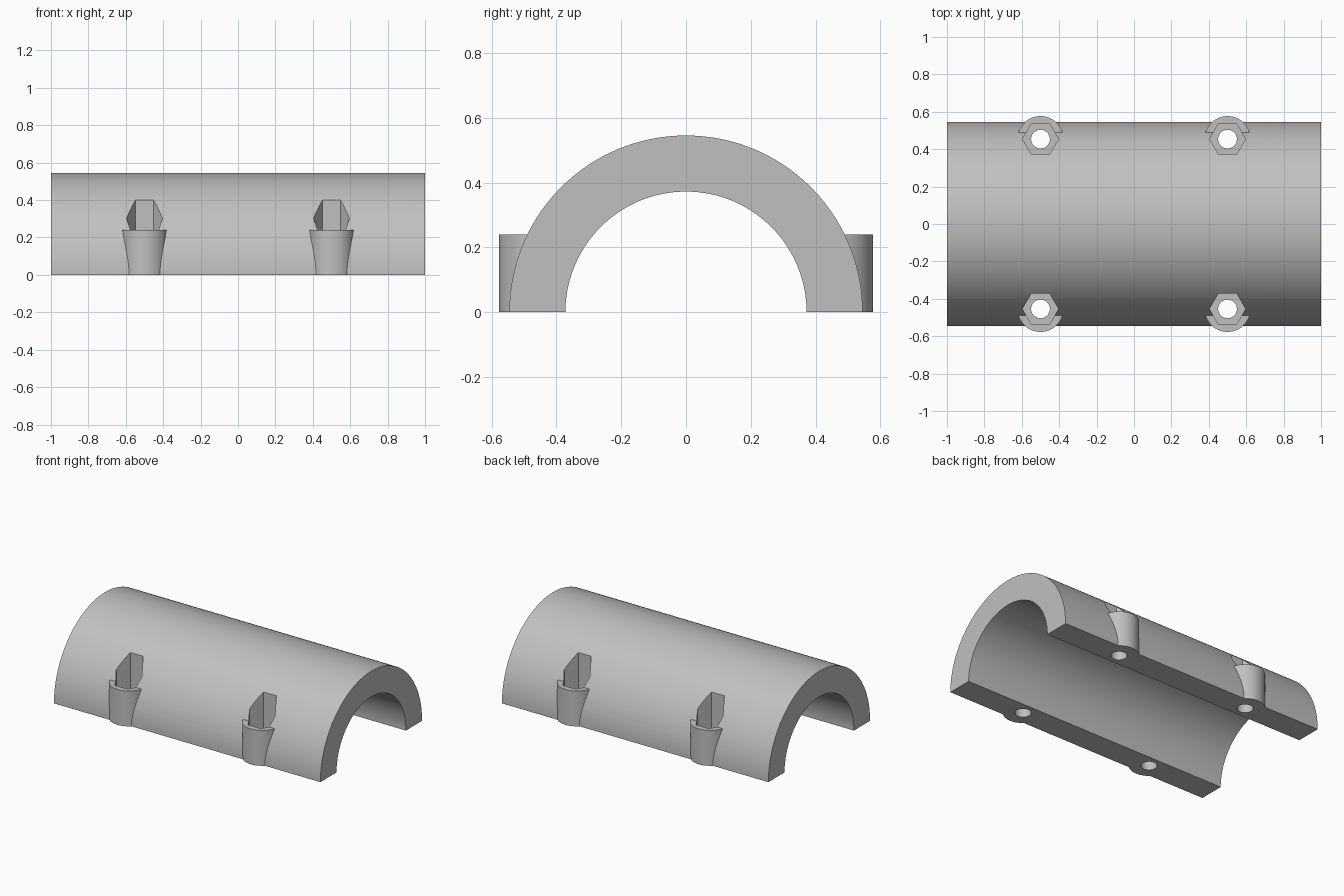
import bpy
import math

if "Cube" in bpy.data.objects:
    bpy.data.objects.remove(bpy.data.objects["Cube"])

R_OUT, R_IN = 0.545, 0.372       # shell radii
BOLT_X, BOLT_Y = 0.5, 0.454      # bolt positions
BOSS_R, BOSS_TOP = 0.123, 0.24
NUT_R, NUT_FLOOR = 0.096, 0.13   # hexagonal nut pocket
HOLE_R = 0.05

grey = bpy.data.materials.new("light grey")
grey.diffuse_color = (0.53, 0.53, 0.53, 1)
grey.use_nodes = True
grey.node_tree.nodes["Principled BSDF"].inputs["Base Color"].default_value = grey.diffuse_color


def upright(name, radius, z0, z1, x, y, sides):
    """Vertical prism or cylinder between two heights."""
    bpy.ops.mesh.primitive_cylinder_add(
        vertices=sides, radius=radius, depth=z1 - z0, location=(x, y, (z0 + z1) / 2))
    ob = bpy.context.object
    ob.name = name
    return ob


def lengthwise(name, radius, length):
    """Cylinder along x."""
    bpy.ops.mesh.primitive_cylinder_add(
        vertices=144, radius=radius, depth=length, rotation=(0, math.pi / 2, 0))
    ob = bpy.context.object
    ob.name = name
    return ob


def combine(target, tool, operation):
    """Apply a boolean and remove the tool."""
    tool.hide_render = True
    mod = target.modifiers.new("combine", 'BOOLEAN')
    mod.operation, mod.object, mod.solver = operation, tool, 'EXACT'
    bpy.context.view_layer.objects.active = target
    bpy.ops.object.modifier_apply(modifier=mod.name)
    bpy.data.objects.remove(tool, do_unlink=True)


# Outer shell
clamp = lengthwise("half_pipe_clamp", R_OUT, 2.0)
spots = [(sx * BOLT_X, sy * BOLT_Y) for sx in (-1, 1) for sy in (-1, 1)]

# Round bolt bosses on both sides
for x, y in spots:
    combine(clamp, upright("boss", BOSS_R, -0.15, BOSS_TOP, x, y, 64), 'UNION')

# Bore along the length
combine(clamp, lengthwise("bore", R_IN, 2.4), 'DIFFERENCE')

# Remove the lower half
bpy.ops.mesh.primitive_cube_add(size=1, location=(0, 0, -0.5))
lower_half = bpy.context.object
lower_half.scale = (3, 3, 1)
bpy.context.view_layer.update()
combine(clamp, lower_half, 'DIFFERENCE')

# Nut pockets open at the top, with bolt holes through to the underside
for x, y in spots:
    pocket = upright("nut_pocket", NUT_R, NUT_FLOOR, 0.8, x, y, 6)
    pocket.rotation_euler.z = math.pi / 6   # corners point along x
    bpy.context.view_layer.update()
    combine(clamp, pocket, 'DIFFERENCE')
    combine(clamp, upright("bolt_hole", HOLE_R, -0.1, 0.7, x, y, 48), 'DIFFERENCE')

# Finish
clamp.data.materials.clear()
clamp.data.materials.append(grey)
bpy.ops.object.select_all(action='DESELECT')
clamp.select_set(True)
bpy.context.view_layer.objects.active = clamp
bpy.ops.object.transform_apply(location=True, rotation=True, scale=True)
bpy.ops.object.shade_smooth_by_angle(angle=math.radians(30))
